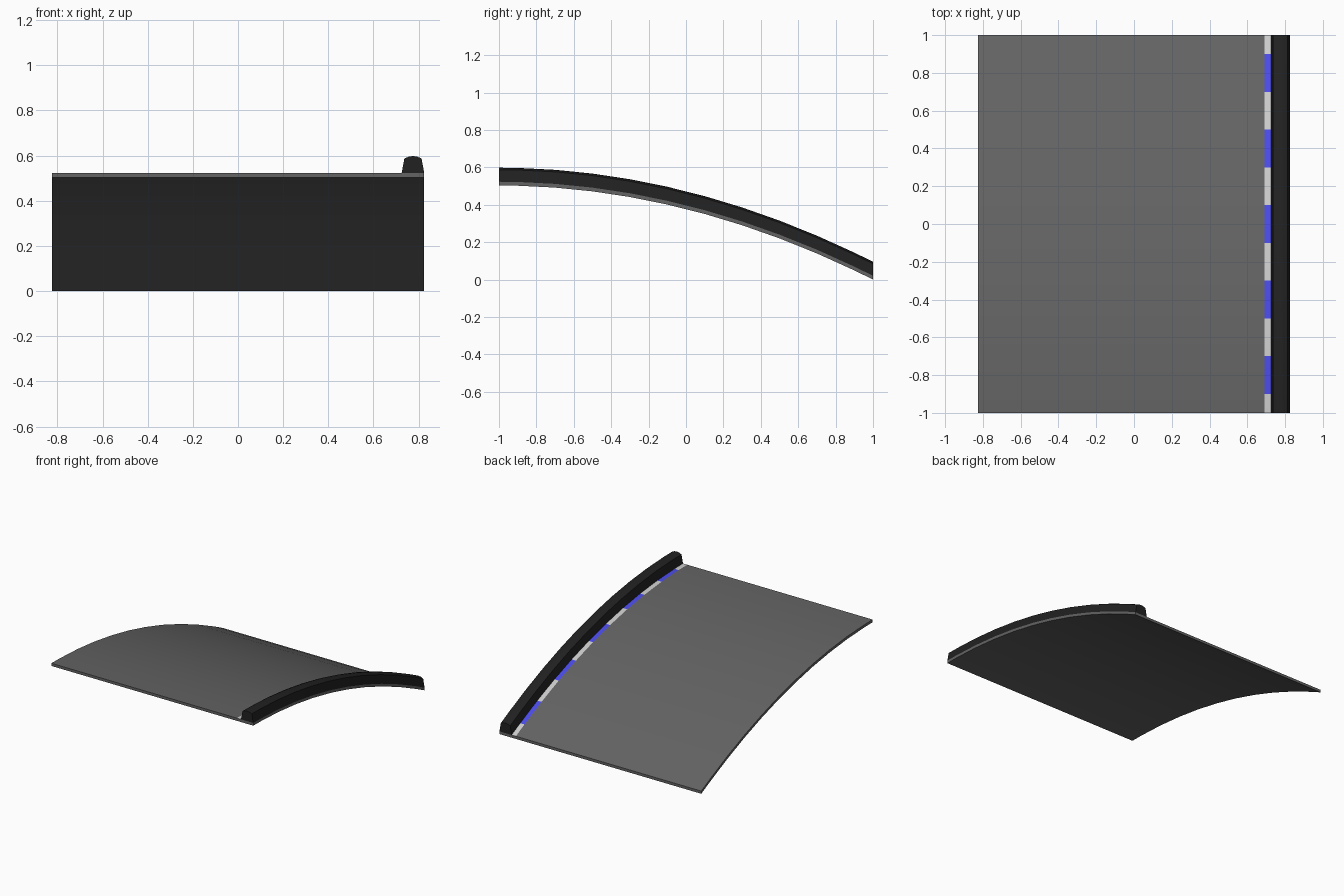
import bpy, bmesh

if "Cube" in bpy.data.objects:
    bpy.data.objects.remove(bpy.data.objects["Cube"])

# Stations along the ramp, matching the stripe boundaries
STATIONS = [-1.0] + [round(-0.9 + 0.2 * i, 2) for i in range(10)] + [1.0]
DROP, T = 0.503, 0.02


def base_z(y):
    return DROP * (1 - ((y + 1) / 2) ** 2)


def material(name, rgb):
    m = bpy.data.materials.new(name)
    m.diffuse_color = (*rgb, 1)
    m.use_nodes = True
    m.node_tree.nodes["Principled BSDF"].inputs["Base Color"].default_value = m.diffuse_color
    return m


def sweep(name, section, mats, pick=lambda edge, seg: 0):
    """Sweep an x/z section along the curved ramp, with capped ends."""
    bm = bmesh.new()
    rings = [[bm.verts.new((x, y, base_z(y) + z)) for x, z in section] for y in STATIONS]
    n = len(section)
    for s in range(len(rings) - 1):
        a, b = rings[s], rings[s + 1]
        for e in range(n):
            f = bm.faces.new((a[e], a[(e + 1) % n], b[(e + 1) % n], b[e]))
            f.material_index = pick(e, s)
    bm.faces.new(rings[0])
    bm.faces.new(rings[-1])
    bmesh.ops.recalc_face_normals(bm, faces=bm.faces)
    mesh = bpy.data.meshes.new(name)
    bm.to_mesh(mesh)
    bm.free()
    for m in mats:
        mesh.materials.append(m)
    ob = bpy.data.objects.new(name, mesh)
    bpy.context.collection.objects.link(ob)
    bpy.ops.object.select_all(action='DESELECT')
    ob.select_set(True)
    bpy.context.view_layer.objects.active = ob
    bpy.ops.object.shade_smooth_by_angle(angle=0.52)
    return ob


asphalt = material("asphalt", (0.125, 0.125, 0.125))
white = material("stripe_white", (0.8, 0.8, 0.8))
blue = material("stripe_blue", (0.07, 0.07, 0.8))
rubber = material("barrier_black", (0.015, 0.015, 0.015))

# Road slab; its fourth section edge carries the alternating stripes
sweep("road_slab",
      [(-0.825, 0), (0.825, 0), (0.825, T), (0.725, T), (0.69, T), (-0.825, T)],
      [asphalt, white, blue],
      lambda e, s: 1 + s % 2 if e == 3 else 0)

# Tapered barrier along the right edge
sweep("edge_barrier",
      [(0.725, T), (0.825, T), (0.813, 0.084), (0.795, 0.092), (0.775, 0.095),
       (0.755, 0.092), (0.737, 0.084)],
      [rubber])
